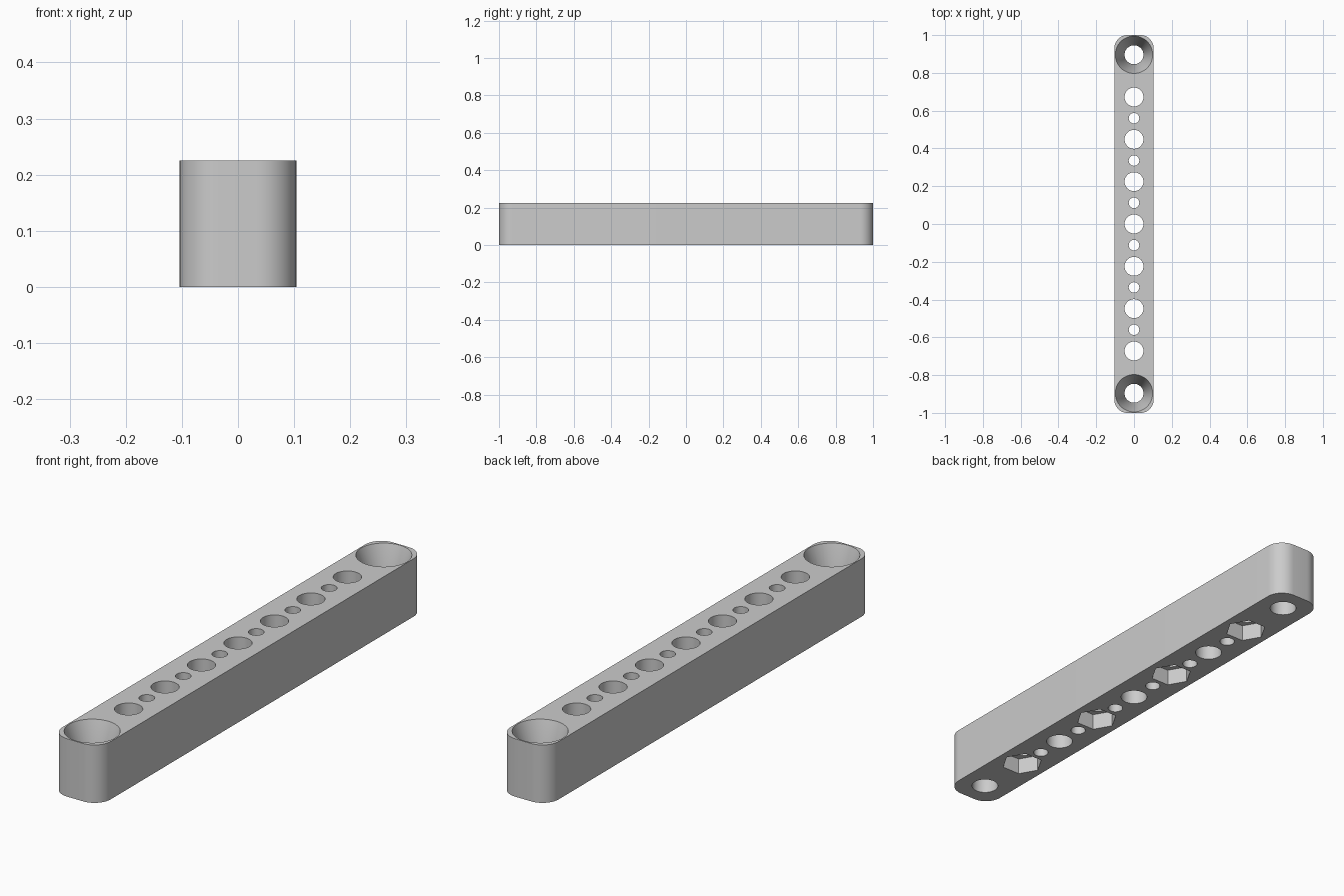
import bpy
import math

old = bpy.data.objects.get("Cube")
if old:
    bpy.data.objects.remove(old, do_unlink=True)

WIDTH, LENGTH, HEIGHT = 0.208, 2.0, 0.225
PITCH = 0.224
HOLE_R, PIN_R, SINK_R = 0.05, 0.028, 0.099
SINK_DEPTH = 0.15
NUT_R, NUT_DEPTH = 0.078, 0.065

grey = bpy.data.materials.new("light_grey")
grey.use_nodes = True
colour = (0.6, 0.6, 0.6, 1)
grey.diffuse_color = colour
grey.node_tree.nodes["Principled BSDF"].inputs["Base Color"].default_value = colour

# Bar with rounded upright corners
bpy.ops.mesh.primitive_cube_add(size=1, location=(0, 0, HEIGHT / 2))
bar = bpy.context.object
bar.name = "drilled_bar"
bar.scale = (WIDTH, LENGTH, HEIGHT)
bpy.ops.object.transform_apply(location=True, rotation=False, scale=True)
weights = bar.data.attributes.new("bevel_weight_edge", "FLOAT", "EDGE")
for edge in bar.data.edges:
    a, b = (bar.data.vertices[i].co for i in edge.vertices)
    weights.data[edge.index].value = float(abs(a.z - b.z) > 0.1)
bevel = bar.modifiers.new("round_corners", "BEVEL")
bevel.limit_method = "WEIGHT"
bevel.width = 0.07
bevel.segments = 12
bpy.ops.object.modifier_apply(modifier=bevel.name)
bar.data.materials.append(grey)


def cut(y, low, high, r_low, r_high, sides=48):
    """Cut an upright round, conical or hexagonal hole through the bar."""
    bpy.ops.mesh.primitive_cone_add(
        vertices=sides, radius1=r_low, radius2=r_high, depth=high - low,
        location=(0, y, (low + high) / 2),
        rotation=(0, 0, math.pi / 2 if sides == 6 else 0))
    cutter = bpy.context.object
    cutter.name = "hole_cutter"
    cutter.hide_render = True
    bpy.context.view_layer.objects.active = bar
    mod = bar.modifiers.new("hole", "BOOLEAN")
    mod.operation = "DIFFERENCE"
    mod.solver = "EXACT"
    mod.object = cutter
    bpy.ops.object.modifier_apply(modifier=mod.name)
    bpy.data.objects.remove(cutter, do_unlink=True)


# Large through holes, the outermost pair countersunk
for i in range(-4, 5):
    cut(i * PITCH, -0.1, HEIGHT + 0.1, HOLE_R, HOLE_R)
    if abs(i) == 4:
        slope = (SINK_R - HOLE_R) / SINK_DEPTH
        cut(i * PITCH, HEIGHT - SINK_DEPTH, HEIGHT + 0.02,
            HOLE_R, SINK_R + slope * 0.02)

# Small through holes halfway between the large ones
for i in range(-3, 3):
    cut((i + 0.5) * PITCH, -0.1, HEIGHT + 0.1, PIN_R, PIN_R, 32)

# Hexagonal nut pockets in the underside
for i in (-3, -1, 1, 3):
    cut(i * PITCH, -0.1, NUT_DEPTH, NUT_R, NUT_R, 6)

bpy.ops.object.select_all(action="DESELECT")
bar.select_set(True)
bpy.context.view_layer.objects.active = bar
bpy.ops.object.shade_smooth_by_angle(angle=math.radians(30))
